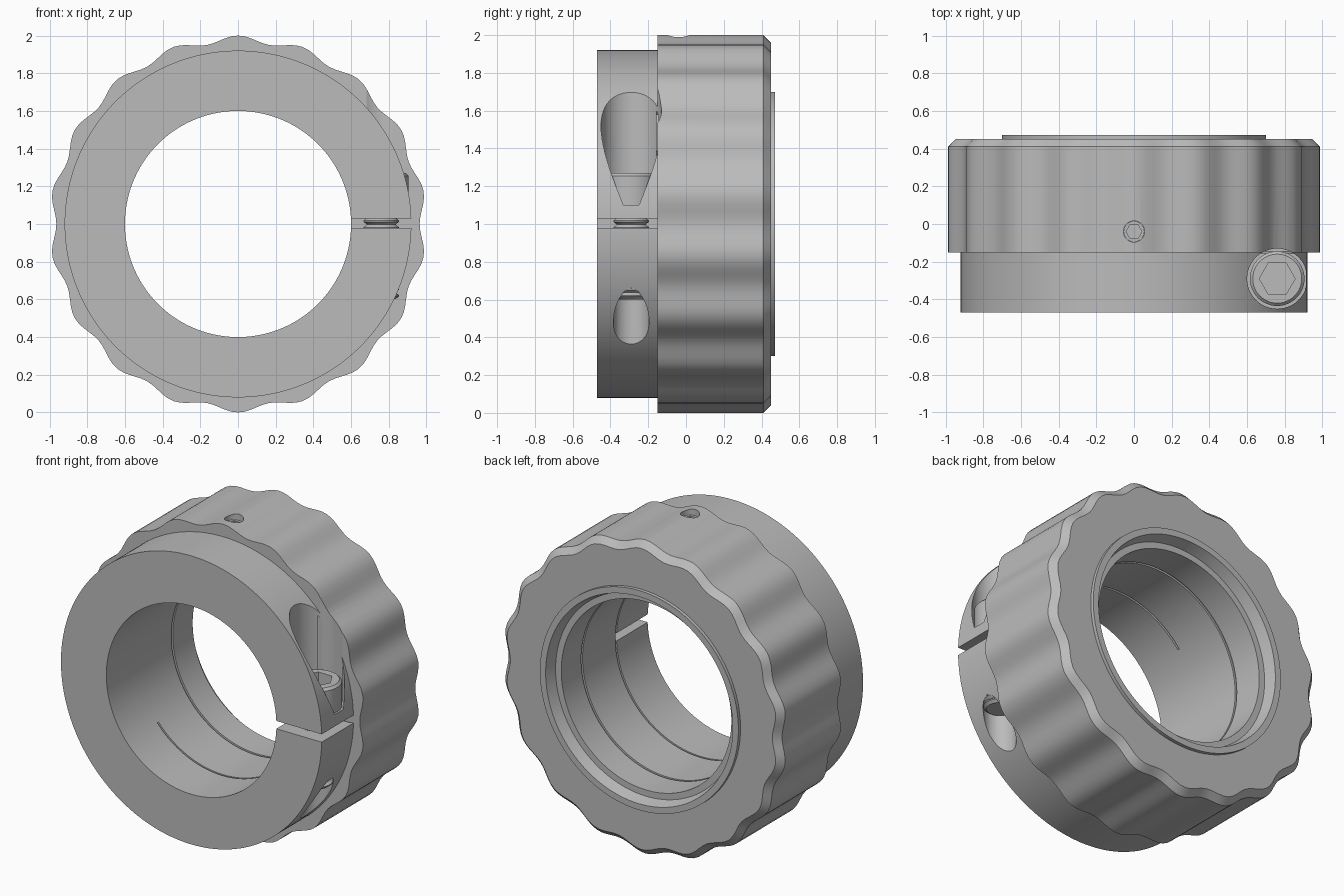
import bpy, bmesh, math

if "Cube" in bpy.data.objects:
    bpy.data.objects.remove(bpy.data.objects["Cube"], do_unlink=True)

grey = bpy.data.materials.new("machined_grey")
grey.use_nodes = True
grey.diffuse_color = (0.5, 0.5, 0.5, 1)
grey.node_tree.nodes["Principled BSDF"].inputs["Base Color"].default_value = (0.5, 0.5, 0.5, 1)


def finish_mesh(name, bm):
    bmesh.ops.remove_doubles(bm, verts=bm.verts, dist=1e-5)
    bmesh.ops.recalc_face_normals(bm, faces=bm.faces)
    mesh = bpy.data.meshes.new(name)
    bm.to_mesh(mesh)
    bm.free()
    mesh.materials.append(grey)
    obj = bpy.data.objects.new(name, mesh)
    bpy.context.collection.objects.link(obj)
    return obj


def revolve(name, profile, place, count, start=0, sweep=math.tau):
    """Turn a profile of (radius, height); radius may be a function of angle."""
    bm = bmesh.new()
    full = sweep >= math.tau
    sections = []
    for i in range(count if full else count + 1):
        a = start + sweep * i / count
        sections.append([bm.verts.new(place(r(a) if callable(r) else r, a, h)) for r, h in profile])
    closed = callable(profile[0][0]) or profile[0][0] > 0
    size = len(profile)
    for i in range(count):
        s, t = sections[i], sections[(i + 1) % len(sections)]
        for j in range(size if closed else size - 1):
            k = (j + 1) % size
            bm.faces.new((s[j], s[k], t[k], t[j]))
    if not full:
        bm.faces.new(sections[0])
        bm.faces.new(sections[-1])
    return finish_mesh(name, bm)


def about_y(r, a, h):
    return (r * math.cos(a), h, 1 + r * math.sin(a))


def about_z(cx, cy):
    return lambda r, a, h: (cx + r * math.cos(a), cy + r * math.sin(a), h)


def rod(name, cx, cy, radius, low, high, count=48):
    return revolve(name, [(0, low), (radius, low), (radius, high), (0, high)], about_z(cx, cy), count)


def block(name, low, high):
    bm = bmesh.new()
    bmesh.ops.create_cube(bm, size=1)
    for v in bm.verts:
        v.co = [(a + b) / 2 + c * (b - a) for a, b, c in zip(low, high, v.co)]
    return finish_mesh(name, bm)


def cut(target, cutter):
    cutter.hide_render = True
    mod = target.modifiers.new("cut", 'BOOLEAN')
    mod.operation = 'DIFFERENCE'
    mod.solver = 'EXACT'
    mod.object = cutter
    bpy.ops.object.select_all(action='DESELECT')
    bpy.context.view_layer.objects.active = target
    target.select_set(True)
    bpy.ops.object.modifier_apply(modifier=mod.name)
    bpy.data.objects.remove(cutter, do_unlink=True)


def smooth(obj, degrees=25):
    bpy.ops.object.select_all(action='DESELECT')
    bpy.context.view_layer.objects.active = obj
    obj.select_set(True)
    bpy.ops.object.shade_smooth_by_angle(angle=math.radians(degrees))


# Scalloped grip outline: eighteen lobes with one at the top
LOBES = 18


def grip(a):
    return 0.982 + 0.018 * math.cos(LOBES * (a - math.pi / 2))


def grip_chamfer(a):
    return grip(a) - 0.04


# Split collar and knob turned as one piece
BORE, COLLAR = 0.6, 0.92
body = revolve("collar_and_knob", [
    (BORE, -0.47), (COLLAR, -0.47), (COLLAR, -0.15), (grip, -0.15),
    (grip, 0.41), (grip_chamfer, 0.45), (0.7, 0.45), (0.7, 0.472),
    (0.66, 0.472), (0.64, 0.4), (BORE, 0.4), (BORE, 0.2),
    (0.612, 0.2), (0.612, 0.185), (BORE, 0.185)], about_y, LOBES * 10)

# Clamp gap, hidden relief slit, and the clamp screw holes
CX, CY = 0.76, -0.29
cut(body, revolve("relief_slit", [(0.5, -0.157), (0.9, -0.157), (0.9, -0.145), (0.5, -0.145)],
                  about_y, 120, math.radians(-140), math.radians(280)))
cut(body, block("clamp_gap", (0.5, -0.6, 0.978), (1.1, -0.151, 1.028)))
cut(body, rod("head_pocket", CX, CY, 0.16, 1.1, 2.2))
cut(body, rod("thread_hole", CX, CY, 0.095, 0.2, 1.15))

# Set screw hole in the top of the knob
SY = -0.04
cut(body, rod("set_screw_hole", 0, SY, 0.056, 1.8, 2.1, 32))
smooth(body)

# Clamp screw: chamfered head with hexagon socket
head = revolve("clamp_screw_head", [(0, 1.101), (0.145, 1.101), (0.145, 1.255), (0.13, 1.27), (0, 1.27)],
               about_z(CX, CY), 48)
cut(head, rod("hex_cutter", CX, CY, 0.095, 1.18, 1.4, 6))
smooth(head)

# Clamp screw thread
PITCH, TURNS = 0.036, 14
thread = [(0, 1.105)]
for i in range(TURNS):
    z = 1.105 - i * PITCH
    thread += [(0.076, z), (0.094, z - PITCH * 0.4), (0.094, z - PITCH * 0.6)]
thread += [(0.076, 1.105 - TURNS * PITCH), (0, 1.105 - TURNS * PITCH)]
smooth(revolve("clamp_screw_thread", thread, about_z(CX, CY), 40))

# Set screw with hexagon socket
set_screw = rod("set_screw", 0, SY, 0.055, 1.78, 1.96, 32)
cut(set_screw, rod("small_hex_cutter", 0, SY, 0.042, 1.88, 2.1, 6))
smooth(set_screw)
